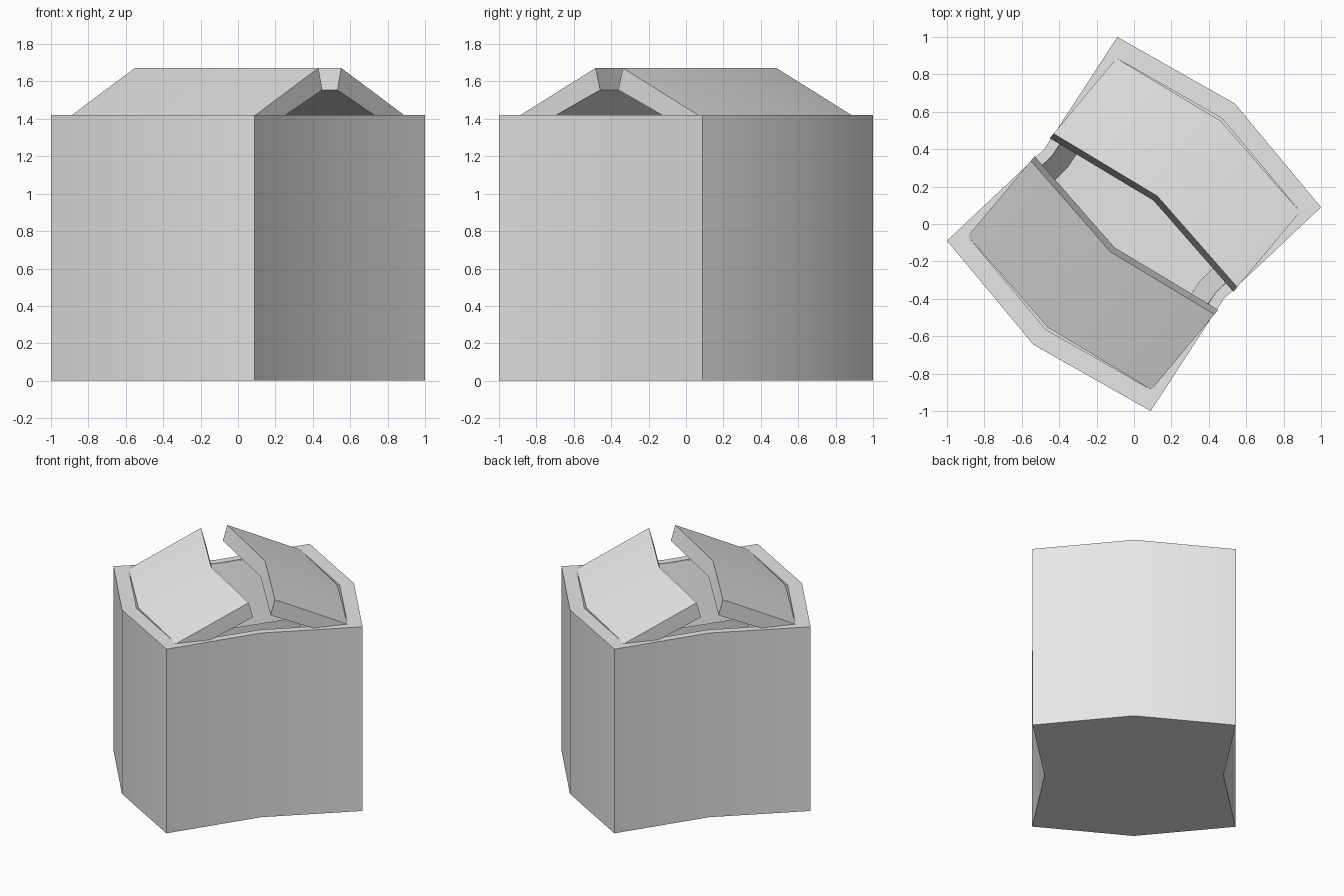
import bpy, bmesh, math

cube = bpy.data.objects.get("Cube")
if cube:
    bpy.data.objects.remove(cube, do_unlink=True)

TURN = math.radians(-39.9)   # the carton stands at an angle
HEIGHT = 1.42

grey = bpy.data.materials.new("plain_grey")
grey.use_nodes = True
grey.diffuse_color = (0.8, 0.8, 0.8, 1)
grey.node_tree.nodes["Principled BSDF"].inputs["Base Color"].default_value = (0.8, 0.8, 0.8, 1)


def loft(name, loops, turn=0.0):
    """Bridge equal-length point loops, cap both ends, shade smooth by angle."""
    bm = bmesh.new()
    rings = [[bm.verts.new(p) for p in loop] for loop in loops]
    n = len(rings[0])
    for a, b in zip(rings, rings[1:]):
        for i in range(n):
            j = (i + 1) % n
            bm.faces.new((a[i], a[j], b[j], b[i]))
    bm.faces.new(rings[0])
    bm.faces.new(rings[-1])
    bmesh.ops.recalc_face_normals(bm, faces=bm.faces)
    mesh = bpy.data.meshes.new(name)
    bm.to_mesh(mesh)
    bm.free()
    mesh.materials.append(grey)
    obj = bpy.data.objects.new(name, mesh)
    bpy.context.collection.objects.link(obj)
    obj.rotation_euler.z = TURN + turn
    bpy.ops.object.select_all(action="DESELECT")
    obj.select_set(True)
    bpy.context.view_layer.objects.active = obj
    bpy.ops.object.shade_smooth_by_angle(angle=math.radians(30))
    return obj


def outline(cx, cy, bulge, pinch, z):
    """Box outline with two bulged sides and two pinched sides."""
    half = [(cx, cy), (0, bulge), (-cx, cy), (-pinch, 0)]
    return [(x, y, z) for x, y in half + [(-x, -y) for x, y in half]]


# Hollow carton body
outer = (0.71, 0.71, 0.84, 0.625)
inner = (0.64, 0.62, 0.735, 0.57)
loft("carton_body", [outline(*outer, 0), outline(*outer, HEIGHT),
                     outline(*inner, HEIGHT), outline(*inner, 0.08)])

# Long flaps rising from the bulged sides, bent like the walls
long_section = [(0.62, HEIGHT), (0.095, 1.672), (0.063, 1.555), (0.62, 1.31)]
long_loops = [[(x, y + bend, z) for y, z in long_section]
              for x, bend in ((-0.64, 0), (0, 0.1), (0.64, 0))]

# Short flaps hanging inside the pinched ends
short_section = [(0.57, 1.41), (0.465, 0.95), (0.53, 0.93), (0.6, 1.4)]
short_loops = [[(x + bend, y, z) for x, z in short_section]
               for y, bend in ((-0.6, 0.06), (0, 0), (0.6, 0.06))]

for side, turn in (("back", 0), ("front", math.pi)):
    loft(side + "_long_flap", long_loops, turn)
for side, turn in (("left", 0), ("right", math.pi)):
    loft(side + "_short_flap", short_loops, turn)
